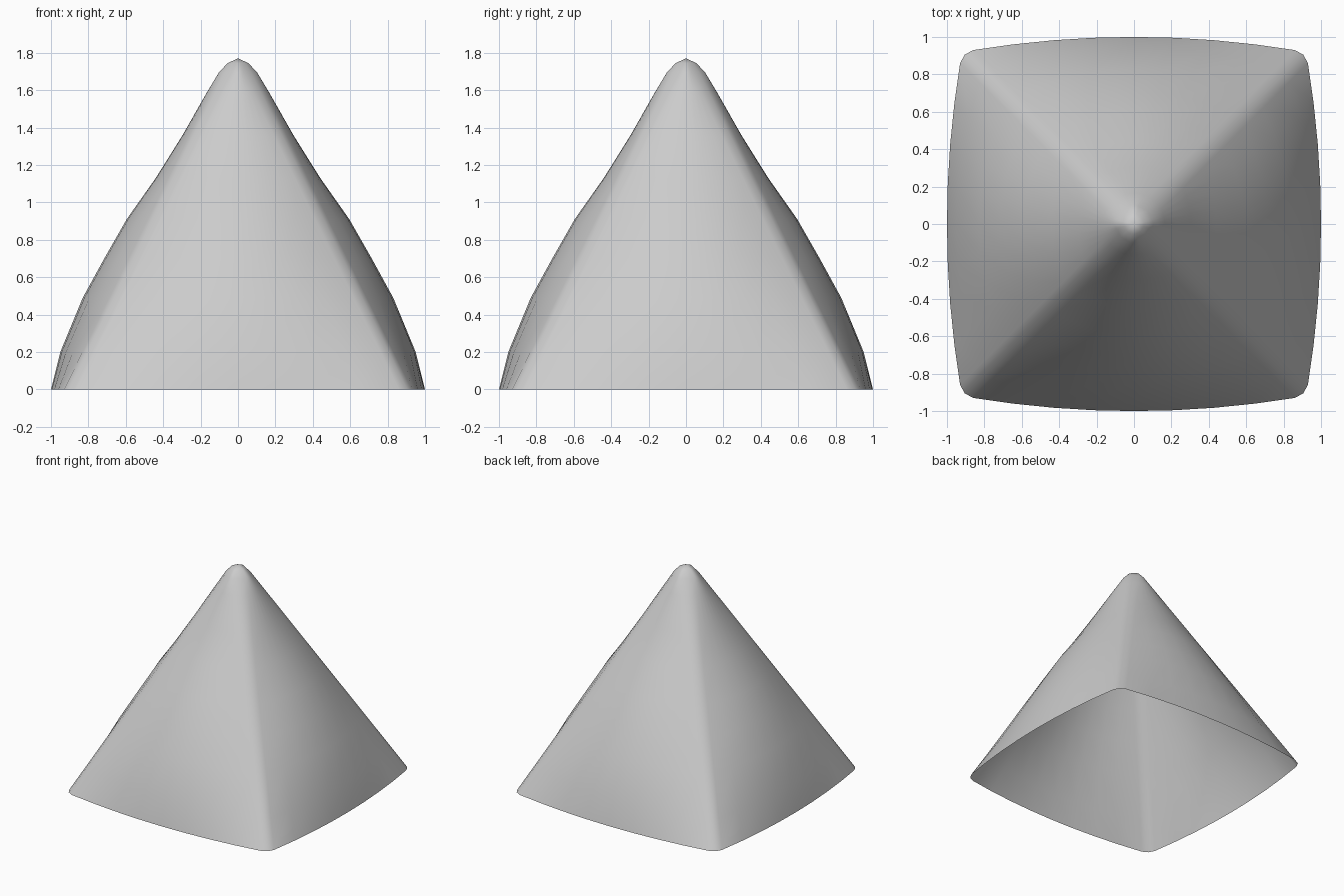
import bpy, bmesh
from mathutils import Matrix, Vector
from math import pi

if "Cube" in bpy.data.objects:
    bpy.data.objects.remove(bpy.data.objects["Cube"])

# Face-centre profile: (height, distance of the bulged face from the axis)
PROFILE = [(0, 1.0), (0.2, 0.95), (0.49, 0.83), (0.7, 0.715), (0.91, 0.595),
           (1.13, 0.44), (1.35, 0.302), (1.59, 0.165), (1.695, 0.102), (1.745, 0.055)]
APEX = 1.77


def ring(z, mid):
    """Square outline with bulged sides and small rounded corners."""
    corner = 0.905 - 0.835 * z / 1.695 if z < 1.7 else 0.038
    d = min(0.045, 0.6 * corner)
    end, edge = corner - d, corner + 0.55 * d
    side = []
    for t in (-1, -0.75, -0.5, -0.25, 0, 0.25, 0.5, 0.75, 1):
        side.append(Vector((t * end, -(mid - (mid - edge) * t * t), z)))
    side.append(Vector((corner, -corner, z)))
    return [Matrix.Rotation(i * pi / 2, 3, 'Z') @ p for i in range(4) for p in side]


# Open-bottomed shell lofted through the rings and closed at the tip
bm = bmesh.new()
rings = [[bm.verts.new(p) for p in ring(z, m)] for z, m in PROFILE]
n = len(rings[0])
for low, high in zip(rings, rings[1:]):
    for i in range(n):
        j = (i + 1) % n
        bm.faces.new((low[i], low[j], high[j], high[i]))
tip = bm.verts.new((0, 0, APEX))
for i in range(n):
    bm.faces.new((rings[-1][i], rings[-1][(i + 1) % n], tip))
for f in bm.faces:
    f.smooth = True

mesh = bpy.data.meshes.new("pyramid_shell")
bm.to_mesh(mesh)
bm.free()
bpy.context.collection.objects.link(bpy.data.objects.new("pyramid_shell", mesh))
